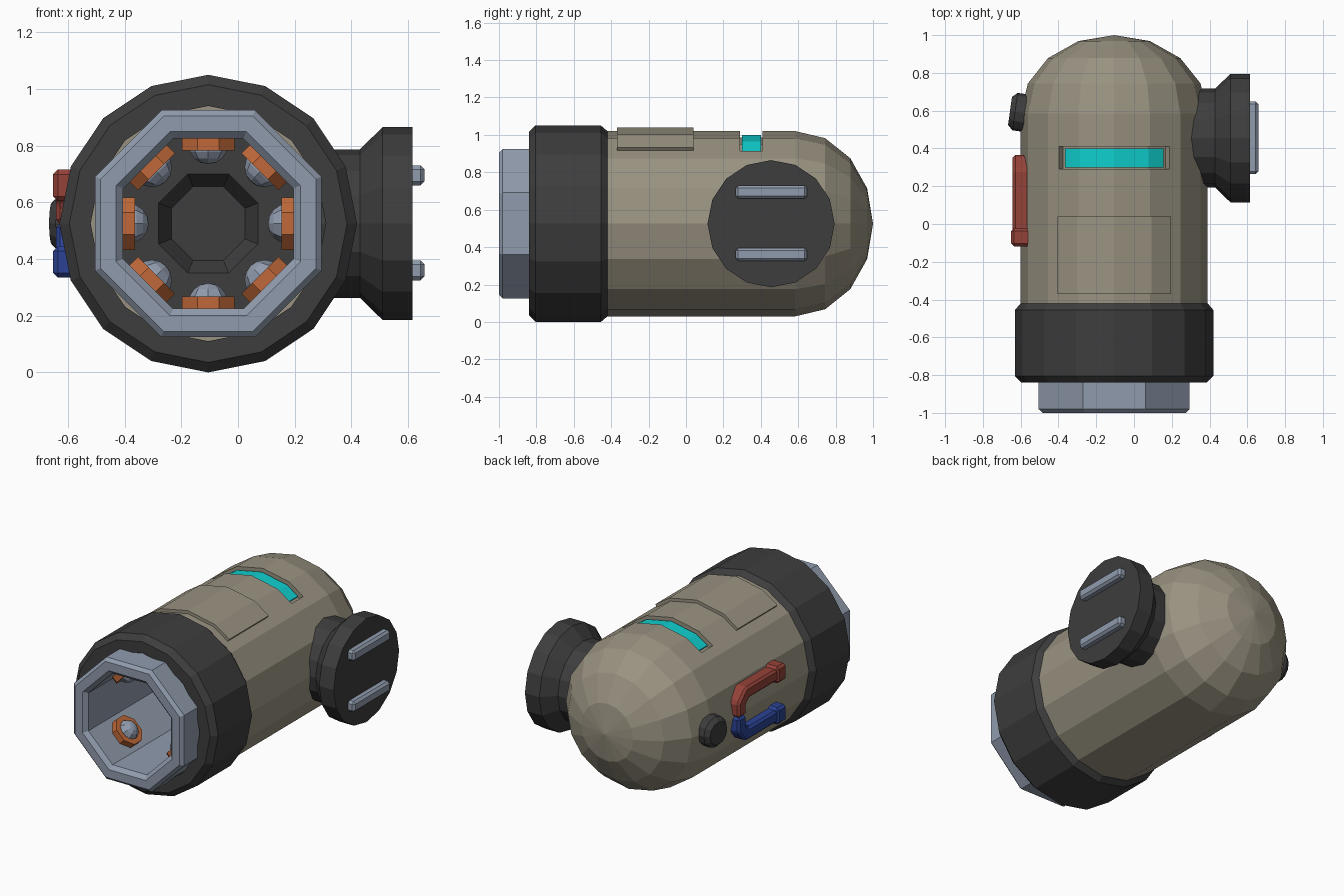
import bpy, bmesh
from math import sin, cos, pi, radians, floor
from mathutils import Matrix, Vector

if "Cube" in bpy.data.objects:
    bpy.data.objects.remove(bpy.data.objects["Cube"], do_unlink=True)


def material(name, r, g, b):
    m = bpy.data.materials.new(name)
    m.use_nodes = True
    m.diffuse_color = (r, g, b, 1)
    node = m.node_tree.nodes["Principled BSDF"]
    node.inputs["Base Color"].default_value = (r, g, b, 1)
    node.inputs["Roughness"].default_value = 0.7
    return m


TAN = material("tan_shell", 0.32, 0.29, 0.22)
DARK = material("dark_rubber", 0.047, 0.047, 0.047)
STEEL = material("blue_grey_metal", 0.28, 0.33, 0.42)
ORANGE = material("orange_ring", 0.53, 0.14, 0.04)
CYAN = material("cyan_glow", 0.005, 0.62, 0.62)
RED = material("red_paint", 0.30, 0.055, 0.04)
BLUE = material("blue_paint", 0.025, 0.055, 0.30)

CX, CZ = -0.105, 0.525                      # main axis of the body
ALONG_Y = Matrix.Translation((CX, 0, CZ)) @ Matrix.Rotation(-pi / 2, 4, 'X')
OCT = cos(pi / 8)                           # octagon apothem / radius


def finish(name, bm, mat, bevel=0):
    bmesh.ops.recalc_face_normals(bm, faces=bm.faces)
    me = bpy.data.meshes.new(name)
    bm.to_mesh(me)
    bm.free()
    me.materials.append(mat)
    ob = bpy.data.objects.new(name, me)
    bpy.context.scene.collection.objects.link(ob)
    if bevel:
        mod = ob.modifiers.new("bevel", 'BEVEL')
        mod.width, mod.segments = bevel, 1
    return ob


def lathe(name, profile, sides, mat, matrix, phase=0.0, closed=False):
    """Revolve (radius, height) points about local z, then place."""
    bm = bmesh.new()
    rings = []
    for r, h in profile:
        count = sides if r > 0 else 1
        rings.append([bm.verts.new(matrix @ Vector((
            r * cos(phase + 2 * pi * i / sides),
            r * sin(phase + 2 * pi * i / sides), h))) for i in range(count)])
    pairs = list(zip(rings, rings[1:]))
    if closed:
        pairs.append((rings[-1], rings[0]))
    for a, b in pairs:
        for i in range(sides):
            j = (i + 1) % sides
            if len(a) == 1:
                bm.faces.new((a[0], b[i], b[j]))
            elif len(b) == 1:
                bm.faces.new((a[i], a[j], b[0]))
            else:
                bm.faces.new((a[i], a[j], b[j], b[i]))
    return finish(name, bm, mat)


def prism(name, points, depth, mat, bevel=0):
    """Extrude a flat outline by a depth vector."""
    bm = bmesh.new()
    face = bm.faces.new([bm.verts.new(p) for p in points])
    out = bmesh.ops.extrude_face_region(bm, geom=[face])
    moved = [v for v in out["geom"] if isinstance(v, bmesh.types.BMVert)]
    bmesh.ops.translate(bm, verts=moved, vec=depth)
    return finish(name, bm, mat, bevel)


def box(name, lo, hi, mat, bevel=0):
    pts = [(lo[0], lo[1], lo[2]), (hi[0], lo[1], lo[2]),
           (hi[0], hi[1], lo[2]), (lo[0], hi[1], lo[2])]
    return prism(name, pts, (0, 0, hi[2] - lo[2]), mat, bevel)


def curved_plate(name, half_angle, r_in, r_out, y0, y1, mat):
    """Plate that follows the top facets of the sixteen-sided body."""
    angles = [-half_angle, -22.5, 0, 22.5, half_angle]

    def point(a, r):
        local = a - 22.5 * floor(a / 22.5) - 11.25
        r *= cos(radians(11.25)) / cos(radians(local))
        return (CX + r * sin(radians(a)), y0, CZ + r * cos(radians(a)))
    pts = [point(a, r_out) for a in angles] + [point(a, r_in) for a in reversed(angles)]
    return prism(name, pts, (0, y1 - y0, 0), mat)


# Body: hollow tube with a domed back
dome = [(0.495 * cos(t * pi / 8), 0.585 + 0.415 * sin(t * pi / 8)) for t in range(4)]
body = lathe("body_shell", [(0, 0.3), (0.44, 0.3), (0.44, -0.5), (0.495, -0.5)]
             + dome + [(0, 1.0)], 16, TAN, ALONG_Y)
body.data.validate()
# close the front rim of the tube is part of the profile; cut the light slot
cutter = curved_plate("slot_cutter", 37, 0.46, 0.6, 0.29, 0.41, TAN)
cutter.hide_render = True
cutter.hide_viewport = True
cut = body.modifiers.new("slot", 'BOOLEAN')
cut.operation, cut.solver, cut.object = 'DIFFERENCE', 'EXACT', cutter
curved_plate("slot_light", 34, 0.45, 0.475, 0.30, 0.40, CYAN)
curved_plate("top_panel", 36.5, 0.47, 0.515, -0.37, 0.04, TAN)

# Front collar
lathe("front_collar", [(0.415, -0.84), (0.49, -0.84), (0.525, -0.805), (0.525, -0.455),
                       (0.495, -0.42), (0.415, -0.42)], 16, DARK, ALONG_Y, closed=True)

# Octagonal muzzle lining and its recessed back wall
lining = [(0.4, -0.7), (0.4, -0.98), (0.38, -1.0), (0.325, -1.0), (0.3, -0.975),
          (0.3, 0.12), (0.4, 0.12)]
lathe("muzzle_lining", [(a / OCT, y) for a, y in lining], 8, STEEL, ALONG_Y, pi / 8, True)
wall = [(0.31, 0.1), (0.175, 0.1), (0.13, 0.18)]
lathe("muzzle_back_wall", [(a / OCT, y) for a, y in wall] + [(0, 0.18)],
      8, DARK, ALONG_Y, pi / 8)

# Inner emitters, alternating between a front and a rear row
for i in range(8):
    y = -0.72 if i % 2 else -0.2
    place = (Matrix.Translation((CX, y, CZ)) @ Matrix.Rotation(i * pi / 4, 4, 'Y')
             @ Matrix.Translation((0, 0, 0.3)) @ Matrix.Rotation(pi, 4, 'X'))
    lathe(f"emitter_ring_{i}", [(0.065, -0.005), (0.1, -0.005), (0.1, 0.042), (0.065, 0.042)],
          8, ORANGE, place, pi / 8, True)
    bulb = [(0.07 * cos(t * pi / 8), 0.02 + 0.07 * sin(t * pi / 8)) for t in range(4)]
    lathe(f"emitter_bulb_{i}", [(0.07, 0)] + bulb + [(0, 0.09)], 8, STEEL, place)

# Side mount on the left, with two grip bars
mount = Matrix.Translation((0, 0.455, CZ)) @ Matrix.Rotation(pi / 2, 4, 'Y')
lathe("side_mount", [(0, 0.25), (0.262, 0.25), (0.262, 0.43), (0.34, 0.51), (0.34, 0.615),
                     (0, 0.615)], 16, DARK, mount)
for label, z in (("upper", 0.695), ("lower", 0.36)):
    bar = box(f"{label}_mount_bar", (0.60, 0.265, z - 0.035), (0.658, 0.648, z + 0.035),
              STEEL, 0.014)

# Two-colour U handle on the right; the lower half mirrors the upper
outline = [(-0.08, 0.095), (-0.08, 0.175), (0.29, 0.175), (0.365, 0.1), (0.365, 0),
           (0.285, 0), (0.285, 0.065), (0.255, 0.095)]
for label, s, mat in (("upper", 1, RED), ("lower", -1, BLUE)):
    prism(f"{label}_handle", [(-0.642, y, CZ + s * z) for y, z in outline],
          (0.09, 0, 0), mat, 0.014)
    z0, z1 = sorted((CZ + s * 0.08, CZ + s * 0.19))
    box(f"{label}_handle_foot", (-0.652, -0.118, z0), (-0.54, -0.022, z1), mat, 0.016)

# Small button on the right, near the dome
button = (Matrix.Translation((CX - 0.49, 0.59, CZ)) @ Matrix.Rotation(radians(-8), 4, 'Z')
          @ Matrix.Rotation(-pi / 2, 4, 'Y'))
lathe("side_button", [(0, -0.04), (0.1, -0.04), (0.1, 0.035), (0.075, 0.062), (0, 0.062)],
      12, DARK, button)
